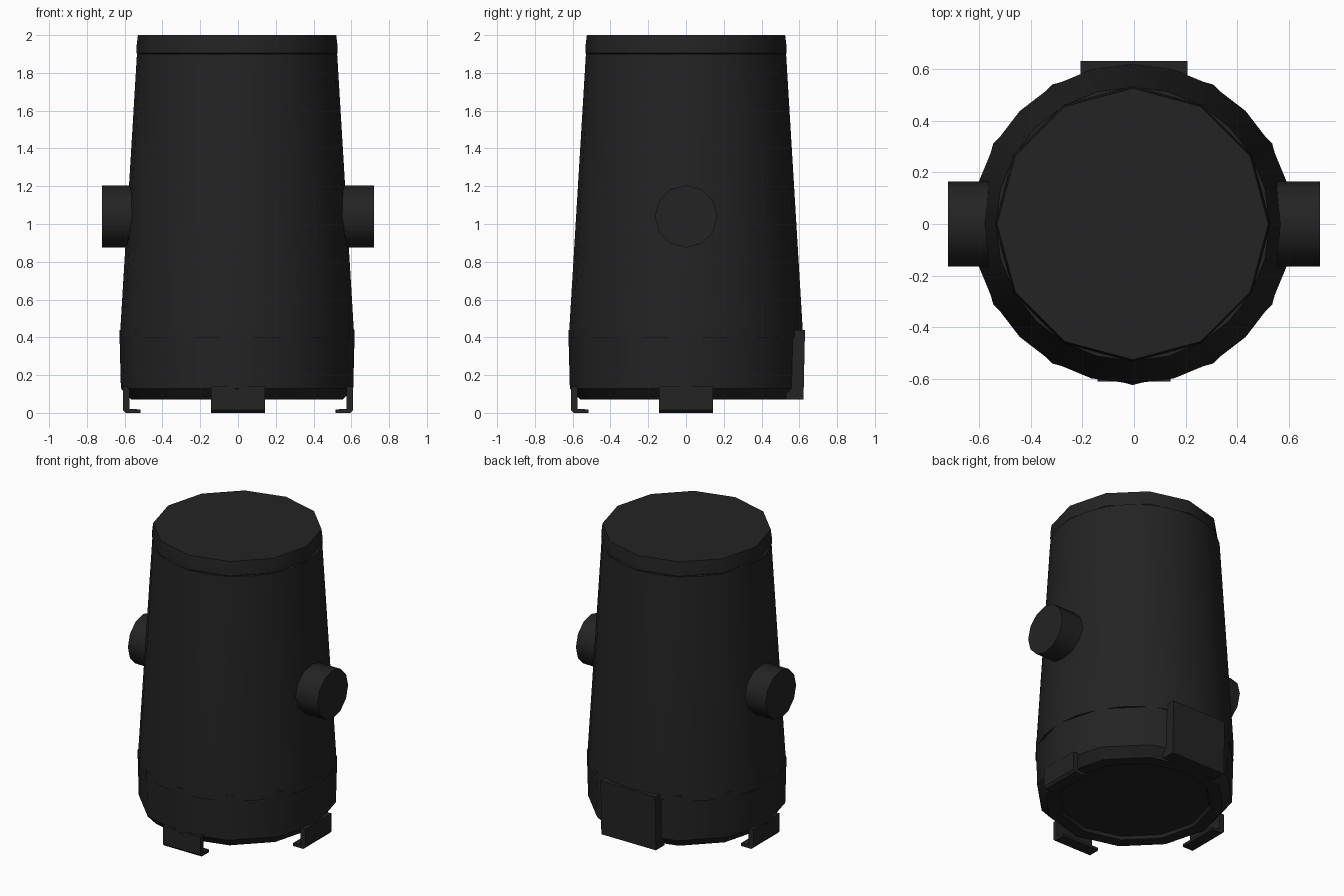
import bpy, bmesh, math
from mathutils import Matrix, Vector

cube = bpy.data.objects.get("Cube")
if cube:
    bpy.data.objects.remove(cube, do_unlink=True)


def make_material(name, value):
    mat = bpy.data.materials.new(name)
    mat.use_nodes = True
    colour = (value, value, value, 1)
    mat.diffuse_color = colour
    mat.node_tree.nodes["Principled BSDF"].inputs["Base Color"].default_value = colour
    return mat


charcoal = make_material("charcoal", 0.017)


def finish(name, bm, smooth=True):
    bmesh.ops.recalc_face_normals(bm, faces=bm.faces)
    mesh = bpy.data.meshes.new(name)
    bm.to_mesh(mesh)
    bm.free()
    obj = bpy.data.objects.new(name, mesh)
    bpy.context.collection.objects.link(obj)
    mesh.materials.append(charcoal)
    if smooth:
        bpy.ops.object.select_all(action='DESELECT')
        obj.select_set(True)
        bpy.context.view_layer.objects.active = obj
        bpy.ops.object.shade_smooth_by_angle(angle=math.radians(35))
    return obj


def lathe(name, profile, sides, matrix=Matrix()):
    """Closed solid of stacked polygon rings, given as (radius, height)."""
    bm = bmesh.new()
    rings = []
    for r, z in profile:
        angles = [math.tau * i / sides for i in range(sides)]
        rings.append([bm.verts.new(matrix @ Vector((r * math.cos(a), r * math.sin(a), z)))
                      for a in angles])
    for low, high in zip(rings, rings[1:]):
        for i in range(sides):
            j = (i + 1) % sides
            bm.faces.new((low[i], low[j], high[j], high[i]))
    bm.faces.new(rings[0][::-1])
    bm.faces.new(rings[-1])
    return finish(name, bm)


def extrude_outline(name, outline, half_width, turn=0):
    """Outline of (outward, height) points, extruded sideways and turned about z."""
    bm = bmesh.new()
    verts = [bm.verts.new((x, -half_width, z)) for x, z in outline]
    face = bm.faces.new(verts)
    side = bmesh.ops.extrude_face_region(bm, geom=[face])["geom"]
    moved = [v for v in side if isinstance(v, bmesh.types.BMVert)]
    bmesh.ops.translate(bm, verts=moved, vec=(0, 2 * half_width, 0))
    bmesh.ops.rotate(bm, verts=bm.verts, matrix=Matrix.Rotation(turn, 3, 'Z'))
    return finish(name, bm, smooth=False)


# Tapered housing, top cap and base with a shallow recess underneath
centre = Matrix.Translation((-0.005, 0, 0))
lathe("housing", [(0.618, 0.4), (0.618, 0.44), (0.53, 1.9)], 24, centre)
lathe("top_cap", [(0.5, 1.88), (0.533, 1.905), (0.531, 1.95), (0.525, 2.0)], 12, centre)
lathe("base", [(0.47, 0.09), (0.48, 0.07), (0.56, 0.07), (0.615, 0.13), (0.623, 0.44)],
      12, centre)

# Round side pivots
for name, sign in (("left_pivot", 1), ("right_pivot", -1)):
    lathe(name, [(0.165, 0.4), (0.165, 0.72)], 12,
          Matrix.Translation((0, 0, 1.04)) @ Matrix.Rotation(sign * math.pi / 2, 4, 'Y'))

# Hooked feet on three sides
hook = [(0.61, 0.14), (0.61, 0.015), (0.595, 0), (0.515, 0),
        (0.515, 0.018), (0.575, 0.022), (0.575, 0.14)]
for name, degrees in (("left_foot", 0), ("front_foot", -90), ("right_foot", 180)):
    extrude_outline(name, hook, 0.142, math.radians(degrees))

# Flat plate on the back of the base
plate = [(0.5, 0.44), (0.63, 0.44), (0.622, 0.07), (0.53, 0.07)]
extrude_outline("back_plate", plate, 0.207, math.pi / 2)
